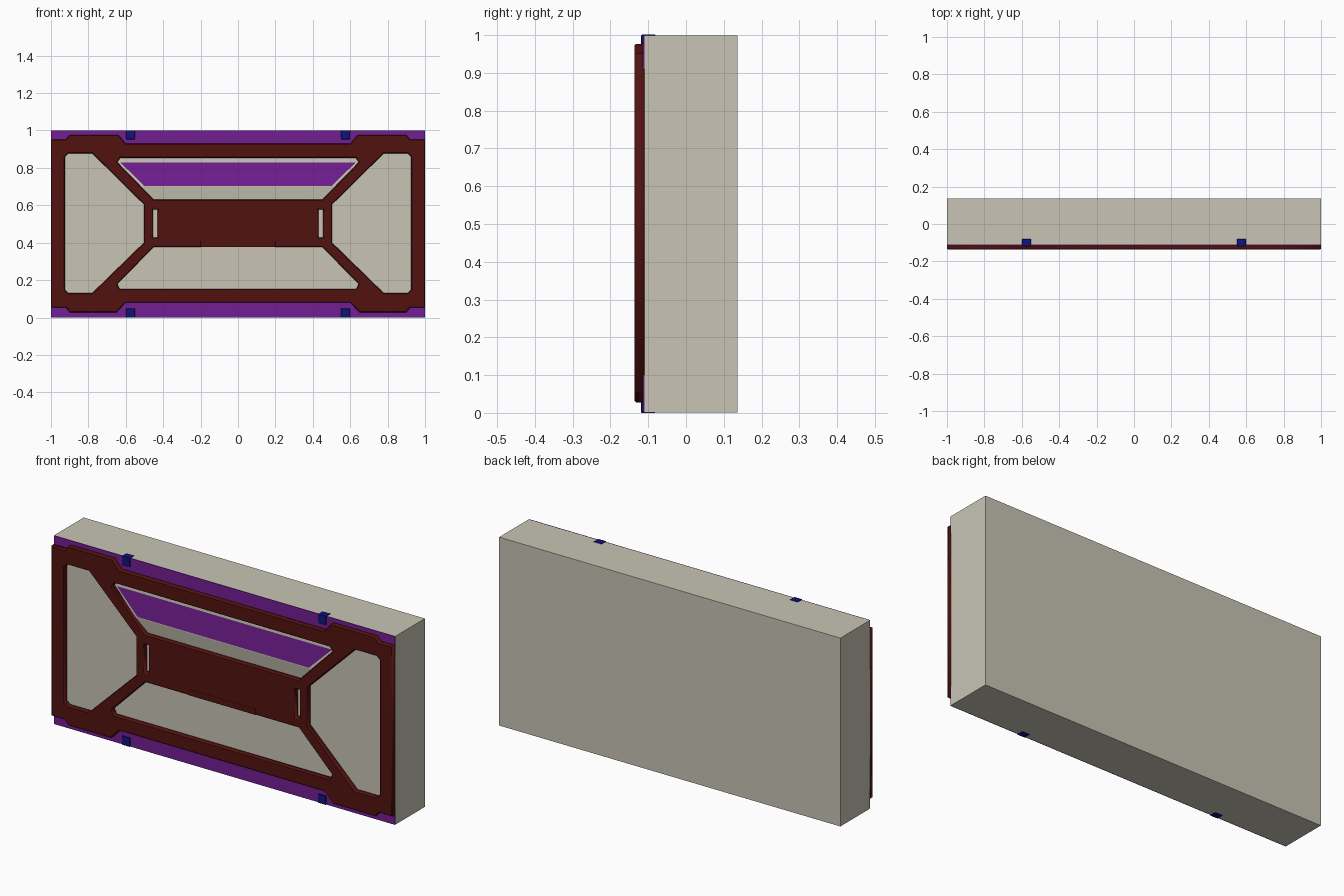
import bpy, bmesh
from math import radians

if "Cube" in bpy.data.objects:
    bpy.data.objects.remove(bpy.data.objects["Cube"])


def material(name, rgb):
    m = bpy.data.materials.new(name)
    m.diffuse_color = (*rgb, 1)
    m.use_nodes = True
    m.node_tree.nodes["Principled BSDF"].inputs["Base Color"].default_value = m.diffuse_color
    return m


BEIGE = material("beige", (0.58, 0.56, 0.46))
RED = material("dark_red", (0.085, 0.006, 0.005))
PURPLE = material("purple", (0.17, 0.013, 0.29))
BLUE = material("blue", (0.006, 0.006, 0.20))


def block(name, x, y, z, mat, bevel=0.0):
    """Box given by its (min, max) range on each axis."""
    bm = bmesh.new()
    bmesh.ops.create_cube(bm, size=1)
    for v in bm.verts:
        v.co = [r[0] + (c + 0.5) * (r[1] - r[0]) for c, r in zip(v.co, (x, y, z))]
    me = bpy.data.meshes.new(name)
    bm.to_mesh(me)
    bm.free()
    ob = bpy.data.objects.new(name, me)
    bpy.context.collection.objects.link(ob)
    me.materials.append(mat)
    if bevel:
        mod = ob.modifiers.new("bevel", 'BEVEL')
        mod.width, mod.segments = bevel, 1
    return ob


def sheet(name, rows, mat):
    """Symmetric strip of quads; each row is (half width, y, z), top to bottom."""
    verts = [(s * w, y, z) for w, y, z in rows for s in (-1, 1)]
    faces = [(2 * i, 2 * i + 2, 2 * i + 3, 2 * i + 1) for i in range(len(rows) - 1)]
    me = bpy.data.meshes.new(name)
    me.from_pydata(verts, [], faces)
    me.materials.append(mat)
    ob = bpy.data.objects.new(name, me)
    bpy.context.collection.objects.link(ob)


def mirrored(half):
    """Close a left half profile with its right-hand reflection."""
    return half + [(-x, z) for x, z in reversed(half)]


# Main slab
block("wall_slab", (-1, 1), (-0.11, 0.136), (0.001, 0.999), BEIGE)

# Purple strips along the top and bottom of the front
block("top_strip", (-1, 1), (-0.114, -0.108), (0.91, 0.999), PURPLE)
block("bottom_strip", (-1, 1), (-0.114, -0.108), (0.001, 0.10), PURPLE)

# Frame: outer outline plus window and slot openings
outline = mirrored([(-0.60, 0.93), (-0.64, 0.977), (-0.90, 0.977), (-0.92, 0.953),
                    (-1, 0.953), (-1, 0.053), (-0.92, 0.053), (-0.90, 0.028),
                    (-0.65, 0.028), (-0.60, 0.08)])
upper = mirrored([(-0.63, 0.854), (-0.645, 0.83), (-0.45, 0.63)])
lower = mirrored([(-0.45, 0.377), (-0.645, 0.18), (-0.633, 0.153)])
side = [(-0.925, 0.86), (-0.905, 0.878), (-0.78, 0.878), (-0.503, 0.605),
        (-0.503, 0.40), (-0.78, 0.13), (-0.905, 0.13), (-0.925, 0.148)]
slot = [(-0.455, 0.428), (-0.43, 0.428), (-0.43, 0.578), (-0.455, 0.578)]
loops = [outline, upper, lower]
for hole in (side, slot):
    loops += [hole, [(-x, z) for x, z in hole]]

cu = bpy.data.curves.new("front_frame", 'CURVE')
cu.dimensions, cu.fill_mode = '2D', 'BOTH'
cu.extrude, cu.bevel_depth, cu.bevel_resolution = 0.010, 0.004, 0
cu.offset = -0.004
for pts in loops:
    sp = cu.splines.new('POLY')
    sp.points.add(len(pts) - 1)
    for p, (x, z) in zip(sp.points, pts):
        p.co = (x, z, 0, 1)
    sp.use_cyclic_u = True
cu.materials.append(RED)
frame = bpy.data.objects.new("front_frame", cu)
bpy.context.collection.objects.link(frame)
frame.rotation_euler.x = radians(90)
frame.location.y = -0.122
bpy.context.view_layer.objects.active = frame
frame.select_set(True)
bpy.ops.object.convert(target='MESH')

# Small raised tab on the lower edge of the centre plate
block("centre_tab", (-0.2, 0.2), (-0.1365, -0.12), (0.377, 0.41), RED, 0.001)

# Ridged panel and purple inlay behind the upper window
sheet("upper_window_panel", [(0.67, -0.109, 0.87), (0.53, -0.122, 0.70), (0.43, -0.108, 0.61)], BEIGE)
sheet("upper_window_inlay", [(0.63, -0.114, 0.83), (0.502, -0.1235, 0.704)], PURPLE)

# Blue clips wrapping over the top and bottom edges
for side_name, s in (("left", -1), ("right", 1)):
    x = (s * 0.575 - 0.024, s * 0.575 + 0.024)
    block(f"top_clip_{side_name}", x, (-0.119, -0.08), (0.953, 1.001), BLUE, 0.002)
    block(f"bottom_clip_{side_name}", x, (-0.119, -0.08), (0.0, 0.048), BLUE, 0.002)
